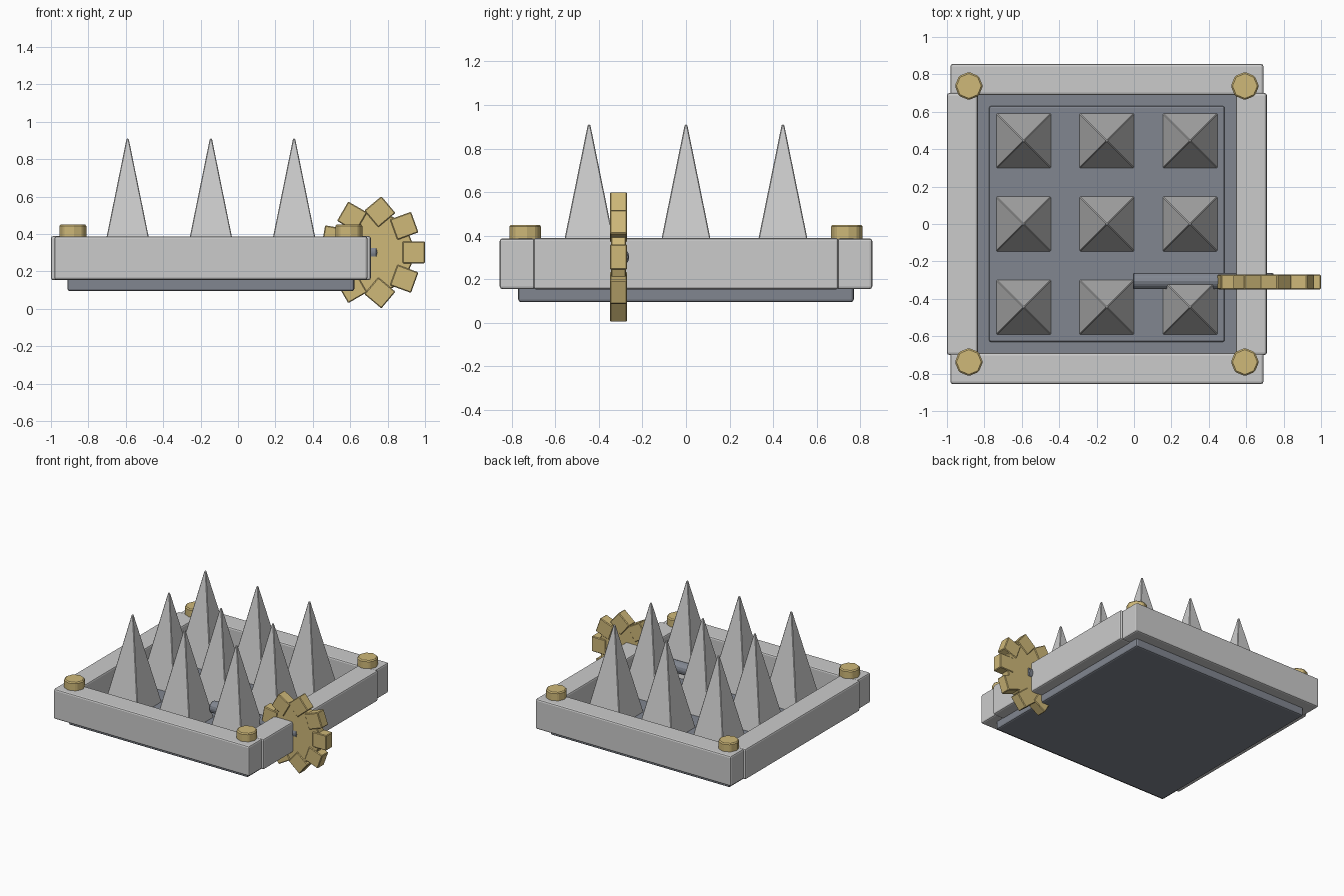
import bpy, math
from mathutils import Matrix

if "Cube" in bpy.data.objects:
    bpy.data.objects.remove(bpy.data.objects["Cube"])

CX = -0.145          # centre of the square trap body


def material(name, rgb):
    m = bpy.data.materials.new(name)
    m.diffuse_color = (*rgb, 1)
    m.use_nodes = True
    m.node_tree.nodes["Principled BSDF"].inputs["Base Color"].default_value = m.diffuse_color
    return m


BRASS = material("brass", (0.62, 0.48, 0.19))
IRON = material("dark_iron", (0.22, 0.24, 0.28))


def finish(o, name, mat=None, bevel=0.0, segments=1):
    o.name = name
    if mat:
        o.data.materials.append(mat)
    if bevel:
        b = o.modifiers.new("bevel", 'BEVEL')
        b.width, b.segments = bevel, segments
        b.limit_method = 'ANGLE'
    return o


def box(name, x0, x1, y0, y1, z0, z1, mat=None, bevel=0.012):
    bpy.ops.mesh.primitive_cube_add(size=1)
    o = bpy.context.object
    o.data.transform(Matrix.Translation(((x0 + x1) / 2, (y0 + y1) / 2, (z0 + z1) / 2))
                     @ Matrix.Diagonal((x1 - x0, y1 - y0, z1 - z0, 1)))
    return finish(o, name, mat, bevel, 2)


def cylinder(name, sides, r, depth, loc, axis=None, mat=None, bevel=0.0):
    bpy.ops.mesh.primitive_cylinder_add(vertices=sides, radius=r, depth=depth)
    o = bpy.context.object
    if axis:
        o.data.transform(Matrix.Rotation(math.pi / 2, 4, axis))
    o.data.transform(Matrix.Translation(loc))
    return finish(o, name, mat, bevel)


# Base plate and raised floor panel
box("base_plate", CX - 0.767, CX + 0.767, -0.77, 0.77, 0.095, 0.205, IRON)
box("floor_panel", CX - 0.63, CX + 0.63, -0.63, 0.63, 0.19, 0.22, IRON, 0.01)

# Four frame bars and corner bolts
for s, side in ((-1, "front"), (1, "back")):
    y0, y1 = sorted((s * 0.69, s * 0.855))
    box(side + "_bar", CX - 0.837, CX + 0.837, y0, y1, 0.155, 0.387)
for s, side in ((-1, "left"), (1, "right")):
    x0, x1 = sorted((CX + s * 0.69, CX + s * 0.855))
    box(side + "_bar", x0, x1, -0.70, 0.70, 0.153, 0.389)
    for t in (-1, 1):
        cylinder("corner_bolt", 8, 0.075, 0.09, (CX + s * 0.738, t * 0.738, 0.405),
                 mat=BRASS, bevel=0.008)

# Nine square spikes with tiny blunted tips
for i in (-1, 0, 1):
    for j in (-1, 0, 1):
        bpy.ops.mesh.primitive_cone_add(vertices=4, radius1=0.149 * math.sqrt(2),
                                        radius2=0.008, depth=0.705)
        o = bpy.context.object
        o.data.transform(Matrix.Translation((CX + i * 0.445, j * 0.445, 0.205 + 0.3525))
                         @ Matrix.Rotation(math.pi / 4, 4, 'Z'))
        finish(o, "spike", bevel=0.004)

# Axle running into the trap
GX, GY, GZ = 0.72, -0.31, 0.302
cylinder("axle", 12, 0.045, 0.75, (0.37, -0.305, GZ), 'Y', IRON, 0.006)

# Toothed wheel: each tooth turns half as fast as it is placed
cylinder("gear_disc", 24, 0.218, 0.068, (GX, GY, GZ), 'X', BRASS, 0.005)
for k in range(9):
    a = math.tau * k / 9
    bpy.ops.mesh.primitive_cube_add(size=1)
    o = bpy.context.object
    o.data.transform(Matrix.Translation((GX + 0.22 * math.cos(a), GY, GZ + 0.22 * math.sin(a)))
                     @ Matrix.Rotation(-a / 2, 4, 'Y')
                     @ Matrix.Diagonal((0.12, 0.078, 0.117, 1)))
    finish(o, "gear_tooth", BRASS, 0.005)
